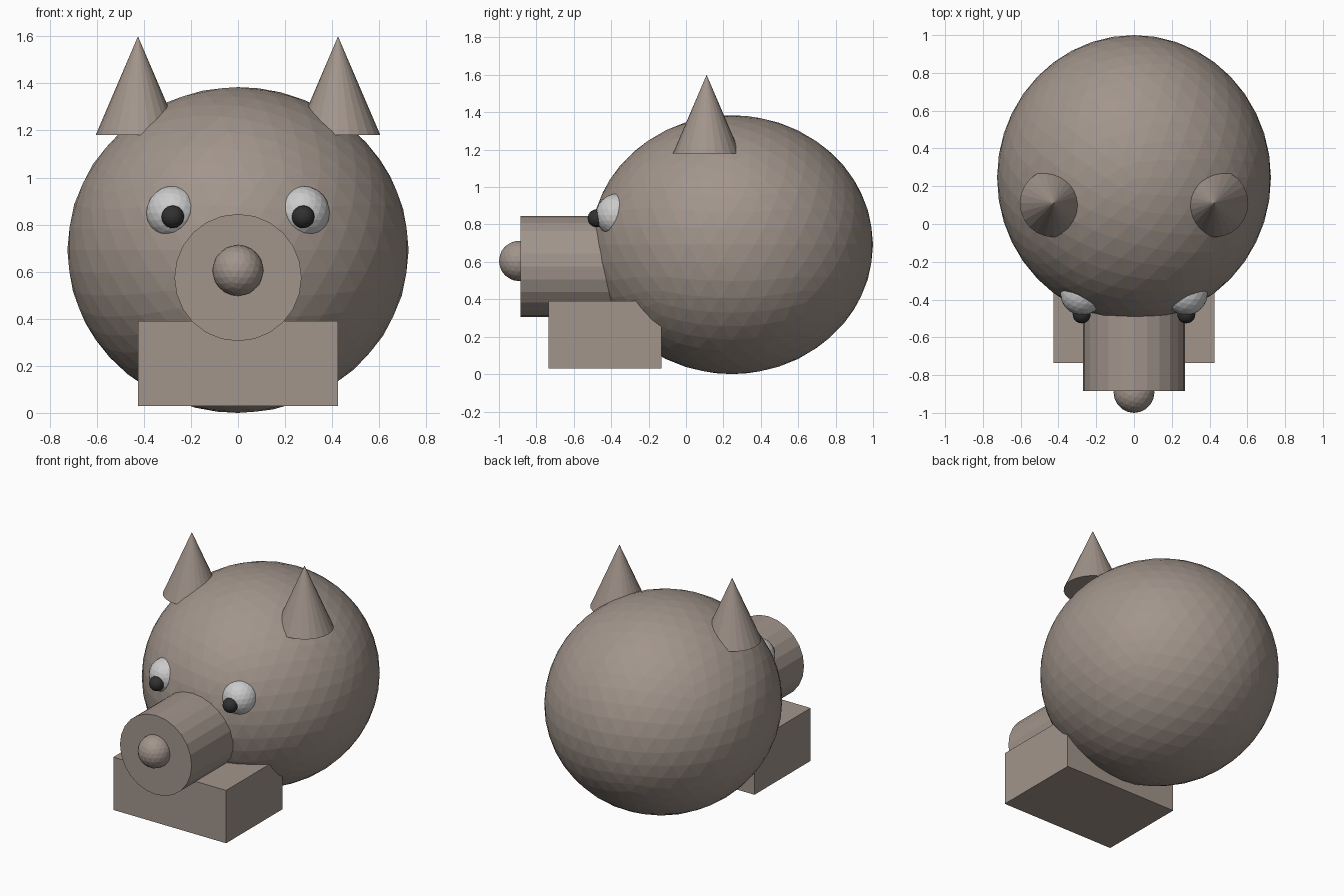
import bpy
import math

if "Cube" in bpy.data.objects:
    bpy.data.objects.remove(bpy.data.objects["Cube"])


def material(name, rgb):
    m = bpy.data.materials.new(name)
    m.diffuse_color = (*rgb, 1)
    m.use_nodes = True
    m.node_tree.nodes["Principled BSDF"].inputs["Base Color"].default_value = m.diffuse_color
    return m


SKIN = material("skin", (0.36, 0.30, 0.26))
WHITE = material("eye_white", (0.8, 0.8, 0.8))
DARK = material("pupil_dark", (0.03, 0.03, 0.03))


def finish(name, mat):
    ob = bpy.context.object
    ob.name = name
    ob.data.materials.append(mat)
    return ob


def ball(name, loc, radii, mat, detail=3):
    bpy.ops.mesh.primitive_ico_sphere_add(subdivisions=detail, radius=1, location=loc)
    bpy.context.object.scale = radii
    return finish(name, mat)


# Head: one large faceted ellipsoid
ball("head", (0, 0.245, 0.692), (0.725, 0.755, 0.692), SKIN, 4)

# Snout tube with a round nose on its tip
bpy.ops.mesh.primitive_cylinder_add(vertices=24, radius=0.27, depth=0.635,
                                    location=(0, -0.5675, 0.575),
                                    rotation=(math.pi / 2, 0, 0))
finish("snout", SKIN)
ball("nose", (0, -0.892, 0.605), (0.108,) * 3, SKIN)

# Block-shaped lower jaw
bpy.ops.mesh.primitive_cube_add(size=1, location=(0, -0.4325, 0.21))
bpy.context.object.scale = (0.85, 0.605, 0.36)
finish("jaw", SKIN)

# Mirrored ears and eyes
for side, s in (("left", -1), ("right", 1)):
    bpy.ops.mesh.primitive_cone_add(vertices=24, radius1=0.18, radius2=0, depth=0.42,
                                    location=(s * 0.425, 0.11, 1.39))
    finish(side + "_ear", SKIN)
    ball(side + "_eye", (s * 0.275, -0.368, 0.85), (0.115,) * 3, WHITE)
    ball(side + "_pupil", (s * 0.277, -0.478, 0.833), (0.048,) * 3, DARK)
